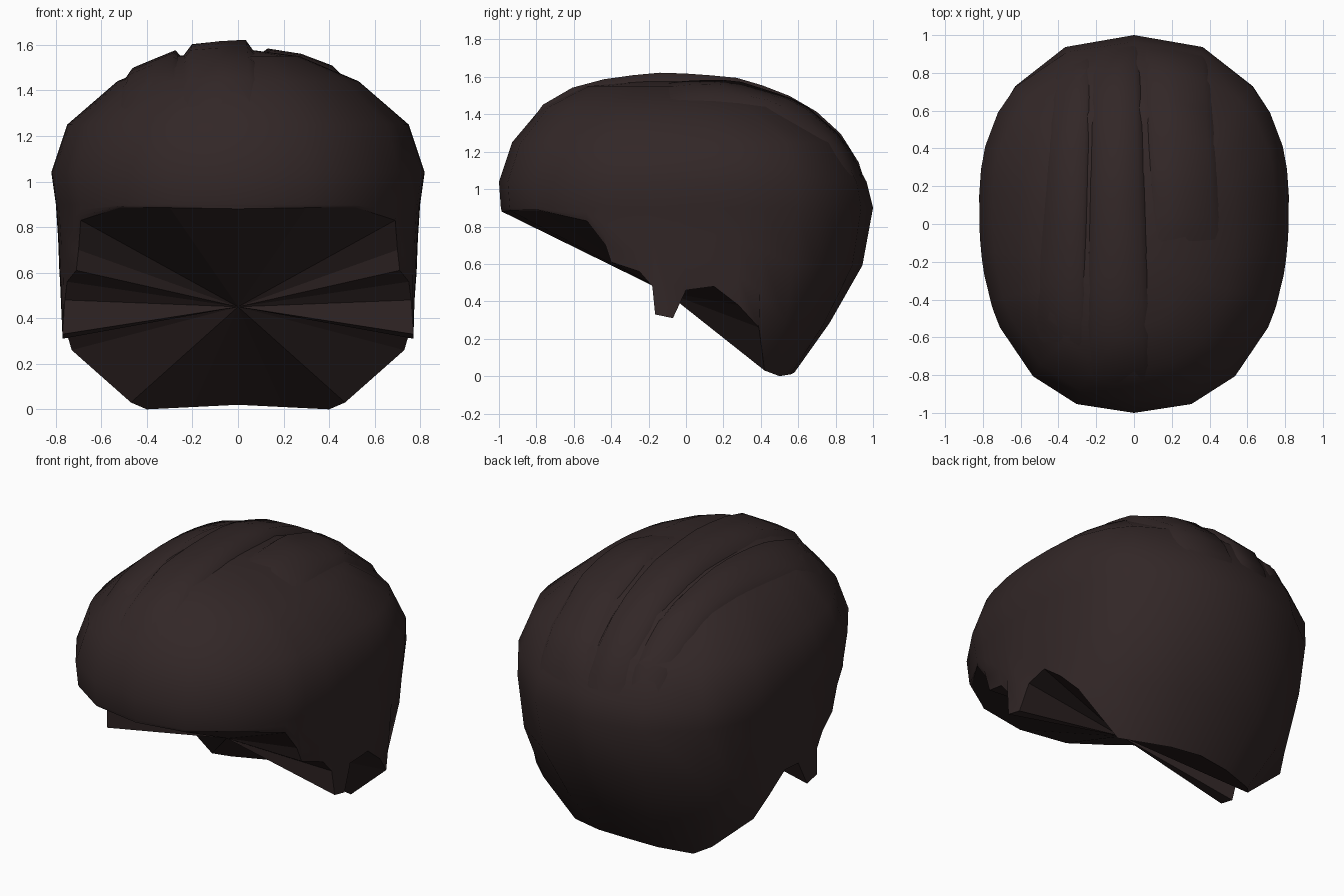
import bpy, bmesh, math
from mathutils import Vector
from mathutils.bvhtree import BVHTree

if "Cube" in bpy.data.objects:
    bpy.data.objects.remove(bpy.data.objects["Cube"])

hair = bpy.data.materials.new("dark brown hair")
hair.use_nodes = True
COLOUR = (0.032, 0.020, 0.020, 1)
hair.diffuse_color = COLOUR
hair.node_tree.nodes["Principled BSDF"].inputs["Base Color"].default_value = COLOUR

# Horizontal slices: height, half width, front y, back y, centre y
SLICES = [(1.55, 0.27, -0.55, 0.30, -0.1), (1.44, 0.53, -0.77, 0.62, 0.0),
          (1.25, 0.75, -0.93, 0.85, 0.1), (1.04, 0.82, -1.0, 0.965, 0.1),
          (0.9, 0.80, -0.99, 1.0, 0.1), (0.75, 0.79, -0.95, 0.99, 0.1),
          (0.48, 0.78, -0.9, 0.91, 0.1), (0.26, 0.77, -0.8, 0.75, 0.1),
          (0.0, 0.54, -0.6, 0.57, 0.1)]
UPPER = [s[0] for s in SLICES[:5]]

# Lower hairline on one side, from the brow round the sideburn to the nape
RIM = [(0, -0.985, 0.88), (0.3, -0.94, 0.885), (0.52, -0.78, 0.885),
       (0.69, -0.53, 0.83), (0.70, -0.43, 0.70), (0.71, -0.40, 0.61),
       (0.75, -0.25, 0.56), (0.76, -0.18, 0.48), (0.77, -0.165, 0.33),
       (0.77, -0.07, 0.31), (0.76, 0.0, 0.46), (0.775, 0.15, 0.48),
       (0.765, 0.28, 0.38), (0.73, 0.39, 0.26), (0.47, 0.42, 0.03),
       (0.40, 0.50, 0.0), (0.2, 0.56, 0.01), (0, 0.58, 0.02)]
RIM += [(-x, y, z) for x, y, z in RIM[-2:0:-1]]


def slice_at(z):
    for a, b in zip(SLICES, SLICES[1:]):
        if z >= b[0]:
            t = (a[0] - z) / (a[0] - b[0])
            return [p + (q - p) * t for p, q in zip(a, b)]
    return SLICES[-1]


def surface_point(angle, z):
    """Point on a rounded slice in the given direction."""
    _, w, front, back, c = slice_at(z)
    dx, dy = math.cos(angle), math.sin(angle)
    depth = back - c if dy > 0 else c - front
    n = 2.35
    r = (abs(dx / w) ** n + abs(dy / depth) ** n) ** (-1 / n)
    return Vector((dx * r, c + dy * r, z))


def finish(bm, name):
    bmesh.ops.recalc_face_normals(bm, faces=bm.faces)
    mesh = bpy.data.meshes.new(name)
    bm.to_mesh(mesh)
    mesh.materials.append(hair)
    obj = bpy.data.objects.new(name, mesh)
    bpy.context.collection.objects.link(obj)
    return obj


# Main hair cap
bm = bmesh.new()
crown = bm.verts.new((0, -0.15, 1.585))
columns = []
for x, y, z in RIM:
    angle = math.atan2(y - 0.1, x)
    points = [surface_point(angle, h) for h in UPPER]
    points += [surface_point(angle, 0.9 + (z - 0.9) * t) for t in (0.35, 0.7)]
    points.append(Vector((x, y, z)))
    columns.append([bm.verts.new(p) for p in points])
underside = bm.verts.new((0, -0.11, 0.45))
for a, b in zip(columns, columns[1:] + columns[:1]):
    bm.faces.new((crown, a[0], b[0])).smooth = True
    for i in range(len(a) - 1):
        bm.faces.new((a[i], a[i + 1], b[i + 1], b[i])).smooth = True
    # Flat fan closing the underside
    bm.faces.new((a[-1], underside, b[-1])).smooth = False
bmesh.ops.recalc_face_normals(bm, faces=bm.faces)
tree = BVHTree.FromBMesh(bm)
finish(bm, "hair_cap")
bm.free()


def add_lock(name, start, end, sweep, lift, steps=14):
    """Raised strand laid over the cap from front to back."""
    bm = bmesh.new()
    rows = []
    for i in range(steps + 1):
        s = i / steps
        x0, x1 = (p + (q - p) * s for p, q in zip(start, end))
        phi = math.radians(sweep[0] + (sweep[1] - sweep[0]) * s)
        ray = Vector((0, -math.cos(phi), math.sin(phi)))
        height = lift * math.sin(math.pi * s) ** 0.7 - 0.004
        row = []
        for u, k in ((0, 0), (0.13, 1), (0.5, 1), (0.87, 1), (1, 0)):
            x = x0 + (x1 - x0) * u
            hit = tree.ray_cast(Vector((x, 0, 0.9)), ray)[0]
            row.append(bm.verts.new(hit + ray * (height if k else -0.012)))
        rows.append(row)
    for a, b in zip(rows, rows[1:]):
        for i in range(len(a) - 1):
            bm.faces.new((a[i], a[i + 1], b[i + 1], b[i])).smooth = True
    obj = finish(bm, name)
    bm.free()
    # Keep the outside of the strand facing up
    if sum(p.normal.z for p in obj.data.polygons) < 0:
        obj.data.flip_normals()


add_lock("centre_lock", (-0.26, 0.10), (-0.22, 0.03), (25, 176), 0.05)
add_lock("left_lock", (0.10, 0.48), (0.03, 0.40), (80, 174), 0.04)
add_lock("right_lock", (-0.54, -0.26), (-0.42, -0.22), (32, 168), 0.035)
